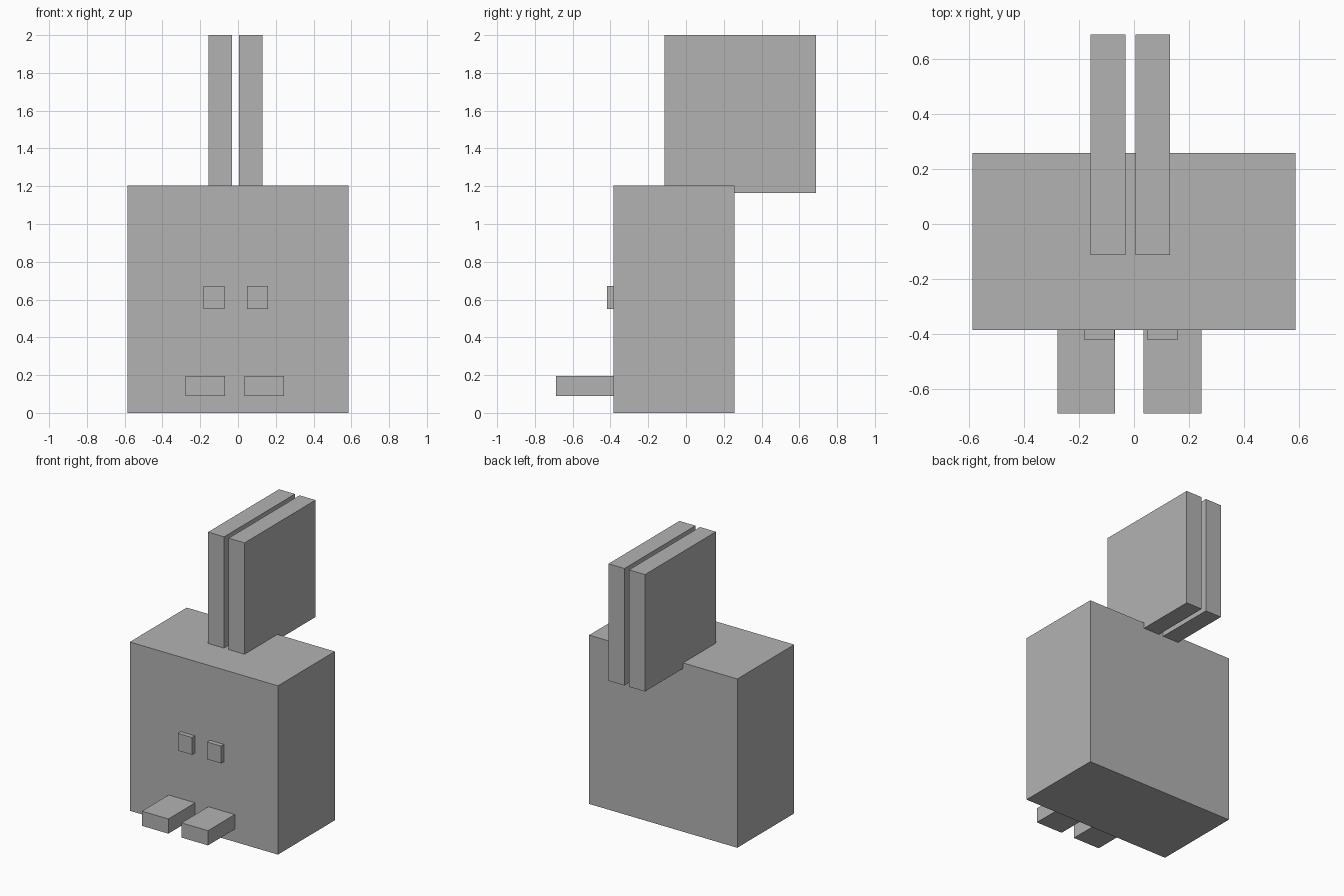
import bpy
from mathutils import Vector

cube = bpy.data.objects.get("Cube")
if cube:
    bpy.data.objects.remove(cube, do_unlink=True)

# Single grey material
grey = bpy.data.materials.new("plain grey")
grey.use_nodes = True
colour = (0.45, 0.45, 0.45, 1)
grey.diffuse_color = colour
grey.node_tree.nodes["Principled BSDF"].inputs["Base Color"].default_value = colour


def box(name, low, high):
    """Add a box spanning two opposite corners."""
    low, high = Vector(low), Vector(high)
    bpy.ops.mesh.primitive_cube_add(size=1, location=(low + high) / 2)
    obj = bpy.context.object
    obj.name = name
    obj.scale = high - low
    bpy.ops.object.transform_apply(location=False, rotation=False, scale=True)
    obj.data.materials.append(grey)


def pair(name, right_x, left_x, width, y, z):
    """Add matching right and left boxes from their inner-to-outer x starts."""
    for side, x in (("right", right_x), ("left", left_x)):
        box(f"{side}_{name}", (x, y[0], z[0]), (x + width, y[1], z[1]))


# Block body
box("body", (-0.585, -0.385, 0), (0.585, 0.257, 1.205))

# Tall ears reaching back past the body
pair("ear", -0.157, 0.005, 0.126, (-0.113, 0.687), (1.165, 2))

# Raised eyes and forward feet, sunk slightly into the body
pair("eye", -0.182, 0.048, 0.111, (-0.418, -0.35), (0.55, 0.673))
pair("foot", -0.278, 0.035, 0.209, (-0.687, -0.35), (0.09, 0.195))
